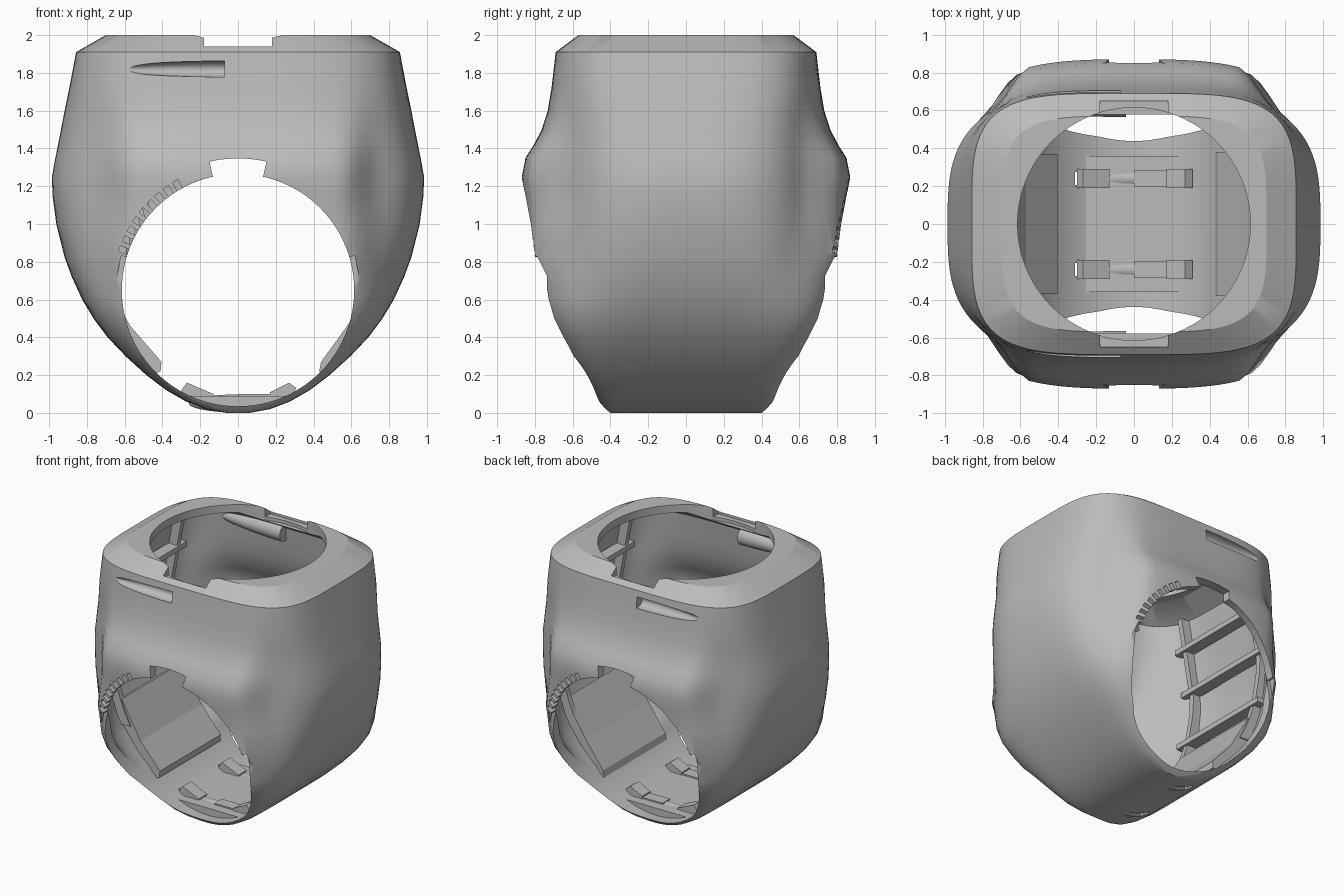
import bpy, bmesh
from math import sin, cos, pi, radians, copysign
from mathutils import Matrix, Vector

if "Cube" in bpy.data.objects:
    bpy.data.objects.remove(bpy.data.objects["Cube"])

grey = bpy.data.materials.new("plain grey")
grey.use_nodes = True
grey.diffuse_color = (0.5, 0.5, 0.5, 1)
grey.node_tree.nodes["Principled BSDF"].inputs["Base Color"].default_value = (0.5, 0.5, 0.5, 1)

# Shell stations: height, half width, half depth, squareness, front/back bulge
STATIONS = [
    (0, .06, .40, 10, 0), (.02, .17, .425, 10, 0), (.06, .275, .46, 10, 0),
    (.12, .38, .495, 9, 0), (.2, .485, .553, 7.5, 0), (.3, .595, .62, 6.3, .017),
    (.4, .69, .66, 5.3, .038), (.5, .765, .70, 4.6, .055), (.6, .825, .725, 4, .065),
    (.72, .88, .735, 3.6, .075), (.83, .92, .735, 3.4, .118), (1, .962, .73, 3.2, .122),
    (1.15, .982, .72, 3.1, .14), (1.25, .985, .715, 3.1, .155), (1.35, .967, .71, 3.2, .14),
    (1.42, .953, .705, 3.3, .1), (1.5, .937, .70, 3.4, .064), (1.6, .918, .70, 3.6, .032),
    (1.72, .893, .70, 3.9, .012), (1.91, .857, .69, 4.2, 0), (2, .70, .57, 4.2, 0)]
HOLE_Z, HOLE_R = .65, .615


def finish(bm, name):
    bmesh.ops.recalc_face_normals(bm, faces=bm.faces)
    mesh = bpy.data.meshes.new(name)
    bm.to_mesh(mesh)
    bm.free()
    mesh.materials.append(grey)
    ob = bpy.data.objects.new(name, mesh)
    bpy.context.collection.objects.link(ob)
    return ob


def loft(name, inset=0, z0=0, z1=2, count=128):
    bm = bmesh.new()
    rings = []
    for z, a, b, n, bulge in STATIONS:
        a, b = max(a - inset, .03), b - inset
        edge = .55 + .2 * max(0, 1.1 - z)
        ring = []
        for i in range(count):
            u, v = cos(2 * pi * i / count), sin(2 * pi * i / count)
            r = (abs(u) ** n + abs(v) ** n) ** (-1 / n)
            x, y = a * r * u, b * r * v
            t = min(max((abs(x) - edge) / .21, 0), 1)
            lift = bulge * (1 - t * t * (3 - 2 * t)) * min(1, abs(y) / .3)
            ring.append(bm.verts.new((x, y + copysign(lift, y), z0 + z * (z1 - z0) / 2)))
        rings.append(ring)
    for lo, hi in zip(rings, rings[1:]):
        for i in range(count):
            j = (i + 1) % count
            bm.faces.new((lo[i], lo[j], hi[j], hi[i]))
    bm.faces.new(rings[0])
    bm.faces.new(rings[-1])
    return finish(bm, name)


def prism(bm, points, y0, y1):
    """Extrude an x-z outline along y."""
    ends = [[bm.verts.new((x, y, z)) for x, z in points] for y in (y0, y1)]
    bm.faces.new(ends[0])
    bm.faces.new(ends[1])
    for i in range(len(points)):
        j = (i + 1) % len(points)
        bm.faces.new((ends[0][i], ends[0][j], ends[1][j], ends[1][i]))


def arc(r, a0, a1, steps):
    """Arc about the round opening, in degrees from straight up."""
    angles = [radians(a0 + (a1 - a0) * i / steps) for i in range(steps + 1)]
    return [(r * sin(a), HOLE_Z + r * cos(a)) for a in angles]


def sector(r0, r1, a0, a1, steps):
    return arc(r1, a0, a1, steps) + arc(r0, a1, a0, steps)


def box(bm, x0, x1, y0, y1, z0, z1):
    prism(bm, [(x0, z0), (x1, z0), (x1, z1), (x0, z1)], y0, y1)


def teardrop(bm, blunt, size):
    """Half ellipsoid: flat end at blunt, tapering towards -x."""
    new = bmesh.ops.create_uvsphere(bm, u_segments=32, v_segments=16, radius=1)["verts"]
    bmesh.ops.transform(bm, matrix=Matrix.Translation(blunt) @ Matrix.Diagonal((*size, 1)), verts=new)
    faces = list({f for v in new for f in v.link_faces})
    edges = list({e for f in faces for e in f.edges})
    cut = bmesh.ops.bisect_plane(bm, geom=new + edges + faces, plane_co=Vector(blunt) - Vector((.001, 0, 0)),
                                 plane_no=(1, 0, 0), clear_outer=True)
    rim = [e for e in cut["geom_cut"] if isinstance(e, bmesh.types.BMEdge)]
    bmesh.ops.holes_fill(bm, edges=rim, sides=0)


def boolean(ob, tool, operation="DIFFERENCE"):
    tool.hide_render = True
    mod = ob.modifiers.new("cut", "BOOLEAN")
    mod.object, mod.operation, mod.solver = tool, operation, "EXACT"
    bpy.context.view_layer.objects.active = ob
    bpy.ops.object.modifier_apply(modifier=mod.name)
    bpy.data.objects.remove(tool)


def smooth(ob):
    bpy.ops.object.select_all(action="DESELECT")
    ob.select_set(True)
    bpy.context.view_layer.objects.active = ob
    bpy.ops.object.shade_smooth_by_angle(angle=radians(28))


# Hollow shell
shell = loft("shell")
boolean(shell, loft("inner_cutter", .055, .035, 1.94))

# Hoods behind the upper slots
bm = bmesh.new()
for s in (-1, 1):
    teardrop(bm, (-.04, s * .625, 1.82), (.56, .06, .065))
boolean(shell, finish(bm, "slot_hoods"), "UNION")

# Round top opening with its front and back notches
bm = bmesh.new()
bmesh.ops.create_cone(bm, cap_ends=True, segments=96, radius1=HOLE_R, radius2=HOLE_R, depth=.2,
                      matrix=Matrix.Translation((0, 0, 1.995)))
boolean(shell, finish(bm, "top_cutter"))
bm = bmesh.new()
box(bm, -.18, .18, -.65, .65, 1.92, 2.1)
boolean(shell, finish(bm, "top_notch_cutter"))

# Round front and back openings
bm = bmesh.new()
prism(bm, arc(HOLE_R, 0, 356.25, 95), -1.1, 1.1)
boolean(shell, finish(bm, "round_cutter"))

# Keyway above each opening, recessed lower rim, row of teeth and upper slots
keys, rims, teeth, slots = (bmesh.new() for _ in range(4))
for s in (-1, 1):
    prism(keys, sector(.5, .697, -12.5, 12.5, 12), s * .5, s * 1.1)
    prism(rims, sector(.5, .643, 73.5, 286.5, 60), s * .735, s * 1.1)
    for i in range(9):
        mid = s * (30 + 5.1 * i)
        prism(teeth, sector(.59, .665, mid - 1.4, mid + 1.4, 2), s * (.80 - .008 * i), s * 1.1)
    teardrop(slots, (-.07, s * .69, 1.82), (.56, .055, .043))
for bm, name in ((keys, "key_cutter"), (rims, "rim_cutter"), (teeth, "teeth_cutter"), (slots, "slot_cutter")):
    boolean(shell, finish(bm, name))

# Two slots under the floor
bm = bmesh.new()
for y in (-.24, .24):
    box(bm, -.32, -.14, y - .035, y + .035, -.1, .12)
boolean(shell, finish(bm, "floor_slot_cutter"))
smooth(shell)

# Floor plate with two clips
bm = bmesh.new()
prism(bm, [(-.28, .09), (-.1, .03), (.1, .03), (.28, .09)], -.36, .36)
finish(bm, "floor_plate")
for y, side in ((-.24, "front"), (.24, "back")):
    bm = bmesh.new()
    teardrop(bm, (0, y, .05), (.26, .05, .048))
    box(bm, 0, .17, y - .045, y + .045, .08, .1)
    prism(bm, [(-.3, .12), (-.27, .16), (-.13, .1), (-.13, .08), (-.28, .09)], y - .05, y + .05)
    prism(bm, [(.17, .08), (.17, .11), (.27, .16), (.31, .13), (.28, .09)], y - .05, y + .05)
    finish(bm, side + "_clip")


def wall(z):
    """Half width of the shell at height z."""
    for lo, hi in zip(STATIONS, STATIONS[1:]):
        if lo[0] <= z <= hi[0]:
            return lo[1] + (hi[1] - lo[1]) * (z - lo[0]) / (hi[0] - lo[0])


# Ribs inside both side walls
heights = [.55 + .1 * i for i in range(14)]
for s, side in ((1, "left"), (-1, "right")):
    bm = bmesh.new()
    outline = [(s * .93 * wall(z), z) for z in heights]
    outline += [(s * (.93 * wall(z) - .09), z) for z in reversed(heights)]
    for y in (-.36, .36):
        prism(bm, outline, y - .02, y + .02)
    for z in (.87, 1.3, 1.62):
        x = .91 * wall(z)
        box(bm, s * (x - .09), s * x, -.44, .44, z - .02, z + .02)
    finish(bm, side + "_wall_ribs")

# Tilted panels on the lower side walls: a deep one on the right, a thin one on the left
bm = bmesh.new()
prism(bm, [(-.46, .2), (-.41, .22), (-.405, .27), (-.57, .46), (-.73, .74), (-.82, .68)], -.37, .37)
finish(bm, "right_panel")
bm = bmesh.new()
prism(bm, [(.47, .2), (.43, .22), (.44, .27), (.585, .47), (.76, .74), (.82, .68)], -.38, .38)
finish(bm, "left_panel")
